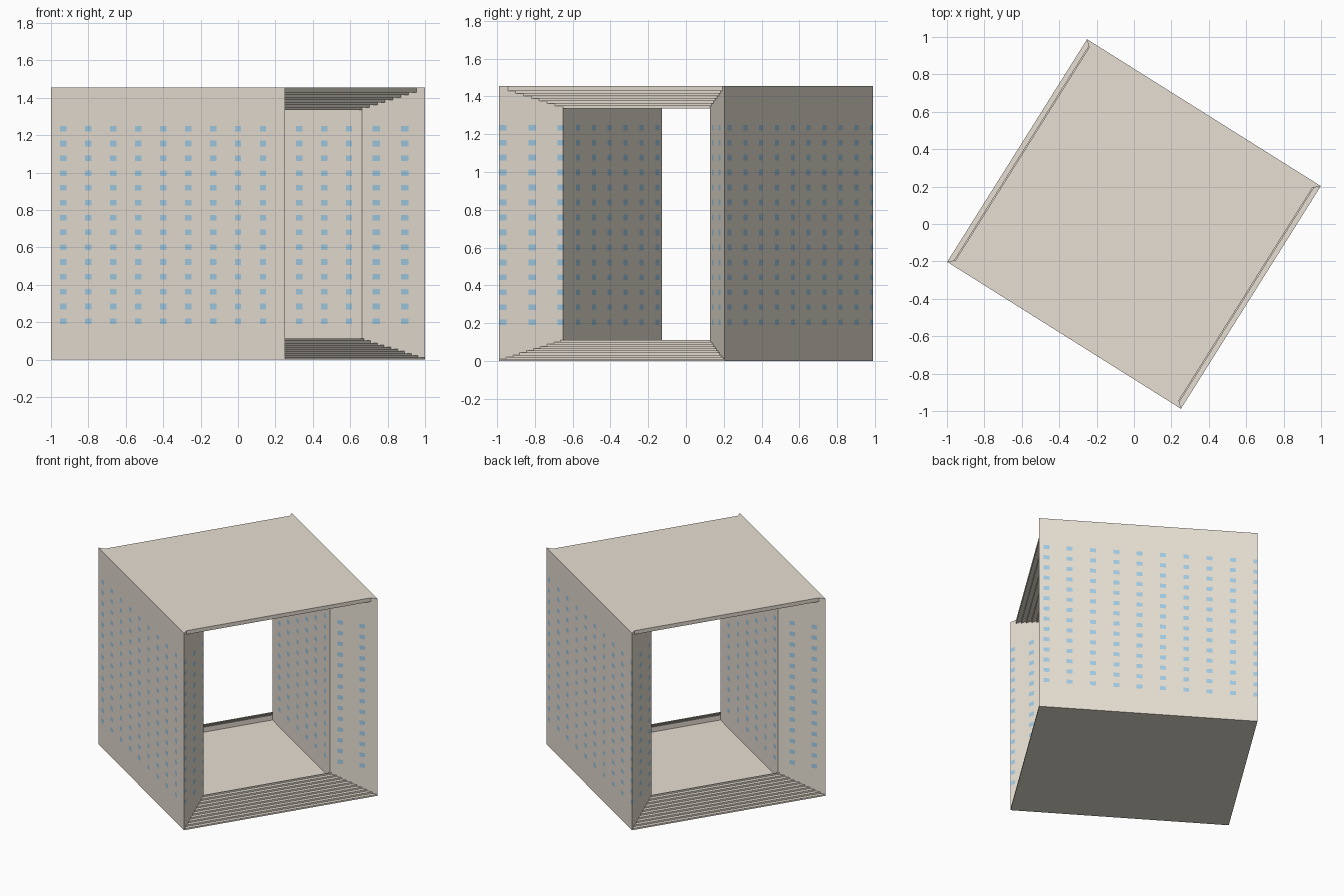
import bpy, bmesh, math
from mathutils import Matrix, Vector

if "Cube" in bpy.data.objects:
    bpy.data.objects.remove(bpy.data.objects["Cube"])

U, V, B, H = 0.738, 0.703, 0.244, 1.455     # half depth, half width, splay, height
ROT = Matrix.Rotation(math.atan2(-0.532, 0.847), 4, 'Z')


def material(name, rgb):
    m = bpy.data.materials.new(name)
    m.diffuse_color = (*rgb, 1)
    m.use_nodes = True
    m.node_tree.nodes["Principled BSDF"].inputs["Base Color"].default_value = m.diffuse_color
    return m


STONE = material("stone", (0.80, 0.74, 0.65))
GLASS = material("glass", (0.36, 0.60, 0.78))


def finish(name, bm, mat, recalc=True):
    if recalc:
        bmesh.ops.recalc_face_normals(bm, faces=bm.faces)
    bm.transform(ROT)
    me = bpy.data.meshes.new(name)
    bm.to_mesh(me)
    bm.free()
    me.materials.append(mat)
    ob = bpy.data.objects.new(name, me)
    bpy.context.collection.objects.link(ob)
    return ob


def plan(sign):
    """Trapezoid wall plan, counter-clockwise, starting on the outer face."""
    pts = [(-U, -V), (U, -V), (U - B, -V + B), (-U + B, -V + B)]
    return [Vector((x * sign, y * sign, 0)) for x, y in pts]


# side wall: trapezoid prism with splayed ends
def wall(name, sign):
    bm = bmesh.new()
    f = bm.faces.new([bm.verts.new(p) for p in plan(sign)])
    top = bmesh.ops.extrude_face_region(bm, geom=[f])["geom"]
    bmesh.ops.translate(bm, vec=(0, 0, H),
                        verts=[v for v in top if isinstance(v, bmesh.types.BMVert)])
    finish(name, bm, STONE)


# windows: evenly spaced columns wrapped round the wall perimeter
def windows(name, sign, start):
    bm = bmesh.new()
    pts = plan(sign)
    edges = [(pts[i], pts[(i + 1) % 4]) for i in range(4)]
    total = sum((b - a).length for a, b in edges)
    step, half, s = total / 20, 0.02, 0.0
    for a, b in edges:
        d = (b - a).normalized()
        n = Vector((d.y, -d.x, 0)) * 0.0015
        length = (b - a).length
        for k in range(-1, 22):
            c = start + k * step - s
            lo, hi = max(c - half, 0), min(c + half, length)
            if hi - lo < 0.001:
                continue
            for r in range(14):
                z = 0.205 + r * 0.0792
                bm.faces.new([bm.verts.new(a + d * t + n + Vector((0, 0, z + dz)))
                              for t, dz in ((lo, -.015), (hi, -.015), (hi, .015), (lo, .015))])
        s += length
    finish(name, bm, GLASS, recalc=False)


# floor and roof: stepped profile lofted across the gap, following the splay
def slab(name, half_profile):
    prof = half_profile + [(-u, z) for u, z in reversed(half_profile)]
    bm = bmesh.new()
    rows = []
    for u, z in prof:
        w = V - max(B - (U - abs(u)), 0)
        w = V - min(U - abs(u), B)
        rows.append([bm.verts.new((u, -w, z)), bm.verts.new((u, w, z))])
    for i, (a, b) in enumerate(rows):
        c, d = rows[(i + 1) % len(rows)]
        bm.faces.new((a, b, d, c))
    finish(name, bm, STONE)


wall("left_wall", 1)
wall("right_wall", -1)
windows("left_windows", 1, 0.077)
windows("right_windows", -1, 0.048)

# floor: ten risers up to a low lip, then a slightly sunken floor
floor = [(U - B, 0)]
for i in range(10):
    u = U - i * B / 9.3
    floor += [(u, i * 0.0112), (u, (i + 1) * 0.0112)]
floor += [(U - B, 0.112), (U - B, 0.075)]
slab("stepped_floor", floor)

# roof: eight inverted steps, the top edge set back from the wall ends
roof = [(U - B, H)]
levels = [H - 0.028 - i * 0.0131 for i in range(8)]
prev = H
for i, z in enumerate(levels):
    u = U - 0.033 - i * (B - 0.033) / 7
    roof += [(u, prev), (u, z)]
    prev = z
slab("stepped_roof", roof)
